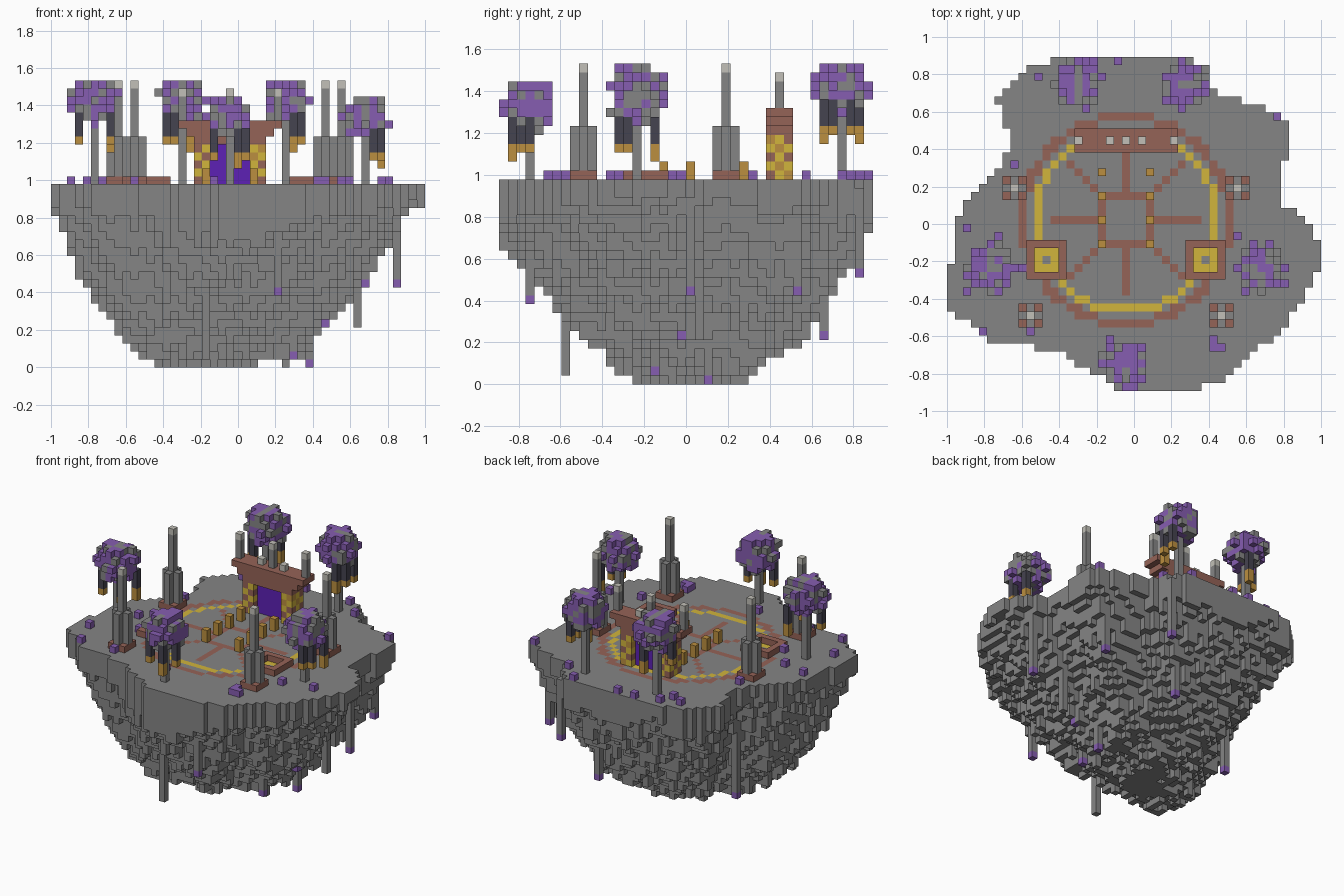
import bpy, bmesh, math, random
from mathutils import Vector, noise

random.seed(7)
U = 2 / 47          # block size
G = 23              # ground level in blocks
PX = -1             # plaza centre column

cube = bpy.data.objects.get("Cube")
if cube:
    bpy.data.objects.remove(cube)

COLOURS = {
    "stone": (0.235, 0.235, 0.235),
    "violet": (0.24, 0.11, 0.44),
    "portal_purple": (0.11, 0.015, 0.46),
    "brick": (0.30, 0.125, 0.095),
    "gold": (0.64, 0.46, 0.045),
    "amber": (0.50, 0.275, 0.05),
    "dark_slate": (0.06, 0.057, 0.08),
    "pale_stone": (0.54, 0.53, 0.48),
}
NAMES = list(COLOURS)
MATS = []
for name, rgb in COLOURS.items():
    m = bpy.data.materials.new(name)
    m.use_nodes = True
    m.diffuse_color = (*rgb, 1)
    bsdf = m.node_tree.nodes["Principled BSDF"]
    bsdf.inputs["Base Color"].default_value = (*rgb, 1)
    bsdf.inputs["Roughness"].default_value = 0.9
    MATS.append(m)

AXES = [Vector(v) for v in ((1, 0, 0), (0, 1, 0), (0, 0, 1))]


def build(name, cells):
    """Turn {(x, y, z): colour} blocks into a mesh of their exposed faces."""
    bm = bmesh.new()
    verts = {}

    def vert(p):
        key = tuple(round(c * 2) for c in p)
        if key not in verts:
            verts[key] = bm.verts.new((p.x * U, p.y * U, p.z * U))
        return verts[key]

    for cell, colour in cells.items():
        mid = Vector(cell) + Vector((0, 0.5, 0.5))
        for k, n in enumerate(AXES):
            a, b = AXES[(k + 1) % 3] / 2, AXES[(k + 2) % 3] / 2
            for s in (1, -1):
                near = list(cell)
                near[k] += s
                if tuple(near) in cells:
                    continue
                c = mid + n * s / 2
                ring = [c - a - b, c + a - b, c + a + b, c - a + b][::s]
                face = bm.faces.new([vert(p) for p in ring])
                face.material_index = NAMES.index(colour)
    mesh = bpy.data.meshes.new(name)
    bm.to_mesh(mesh)
    bm.free()
    for m in MATS:
        mesh.materials.append(m)
    ob = bpy.data.objects.new(name, mesh)
    bpy.context.collection.objects.link(ob)


def box(cells, xs, ys, zs, colour):
    """Fill an inclusive block range with one colour."""
    for x in range(xs[0], xs[1] + 1):
        for y in range(ys[0], ys[1] + 1):
            for z in range(zs[0], zs[1] + 1):
                cells[x, y, z] = colour


def column(cells, x, y, z0, z1, colour):
    box(cells, (x, x), (y, y), (z0, z1), colour)


# Island rim outline
RIM = [(-12.5, 20), (-9.5, 21), (6, 21), (8.5, 20), (9.5, 18), (11.5, 16), (15.5, 15),
       (18.5, 14), (19.5, 12), (19.5, 8.5), (18.5, 8), (18.5, 2), (20.5, 2), (22.5, -1),
       (23.5, -2), (23.5, -5), (22.5, -6), (21.5, -9), (19.5, -12), (18.5, -14), (14.5, -16),
       (10.5, -20), (5.5, -21), (-1.5, -21), (-4.5, -19), (-9.5, -16), (-14.5, -15),
       (-17.5, -15), (-21.5, -12), (-23.5, -10), (-23.5, -5), (-22.5, -4), (-22.5, 0),
       (-21.5, 3), (-19.5, 4), (-18.5, 6), (-16.5, 7), (-15.5, 11), (-17.5, 16), (-15.5, 18)]
CX = -3


def rim_fraction(x, y):
    """Distance from the island axis as a fraction of the rim distance."""
    dx, dy = x - CX, y
    best = 0.001
    for (ax, ay), (bx, by) in zip(RIM, RIM[1:] + RIM[:1]):
        ex, ey = bx - ax, by - ay
        det = ex * dy - ey * dx
        if abs(det) < 1e-9:
            continue
        t = (ex * ay - ey * (ax - CX)) / det
        s = (dx * ay - dy * (ax - CX)) / det
        if t > 0 and -1e-6 <= s <= 1 + 1e-6:
            best = max(best, t)
    return 1 / best


# Underside height against rim fraction
PROFILE = [(0, -0.5), (0.2, 0.6), (0.38, 2.2), (0.5, 5.2), (0.6, 7.5), (0.7, 10),
           (0.77, 12), (0.87, 16), (0.95, 19.5), (1.05, 22)]


def underside(t):
    for (a, h), (b, k) in zip(PROFILE, PROFILE[1:]):
        if t <= b:
            return h + (k - h) * (t - a) / (b - a)


island = {}
for x in range(-23, 24):
    for y in range(-21, 21):
        t = rim_fraction(x, y + 0.501)
        if t > 1:
            continue
        angle = math.atan2(y + 0.5, x - CX)
        slope = math.sin(angle)
        # the keel is longer along one diagonal
        h = underside(t - 0.4 * t * (1 - t) * math.sin(2 * angle))
        h -= (4 if slope < 0 else 2) * slope ** 4 * t * t
        h += 2.2 * noise.noise(Vector((x, y, 0)) * 0.17) + random.choice((0, 0, 0, 0, 1, -1, -1))
        column(island, x, y, max(0, min(21, round(h))), G - 1, "stone")

# Plaza rings, spokes and central frame set into the ground
for x in range(-16, 15):
    for y in range(-15, 16):
        dx, dy = abs(x - PX), abs(y)
        d = math.hypot(dx, dy)
        spoke = (dx == 0 or dy == 0) and 3 < d < 10 or dx == dy and 3 < dx < 8
        if 11 <= d < 11.75:
            island[x, y, G - 1] = "gold"
        elif 12.5 <= d < 13.5 or spoke or max(dx, dy) == 3:
            island[x, y, G - 1] = "brick"
for side in (-10, 10):
    box(island, (PX + side - 1, PX + side + 1), (-6, -4), (G - 1, G - 1), "gold")
    island[PX + side, -5, G - 1] = "stone"
build("floating_island", island)

# Hanging roots, most with glowing tips
roots = {}
for x, y, z in [(20, 0, 10), (5, -18, 9), (-13, 5, 3), (7, -4, 1), (9, 2, 0), (16, 12, 10),
                (5, 15, 5), (9, 19, 12), (11, -1, 5)]:
    column(roots, x, y, z + 1, G - 2, "stone")
    roots[x, y, z] = "violet"
for x, y, z in [(15, 1, 5), (6, -2, 0), (-4, -14, 1), (13, 6, 7)]:
    column(roots, x, y, z, G - 2, "stone")
build("hanging_roots", roots)

# Raised square kerbs
kerbs = {}
for side in (-10, 10):
    for x in range(-2, 3):
        for y in range(-2, 3):
            if max(abs(x), abs(y)) == 2:
                kerbs[PX + side + x, -5 + y, G] = "brick"
build("square_kerbs", kerbs)

# Amber posts in two rows
posts = {}
for x in (PX - 3, PX + 3):
    for y in (-3, 0, 3, 6):
        column(posts, x, y, G, G + 1, "amber")
build("plaza_posts", posts)

# Four obelisks
for label, x, y in [("back_right", -15, 4), ("back_left", 13, 4),
                    ("front_right", -13, -12), ("front_left", 11, -12)]:
    tower = {}
    box(tower, (x - 1, x + 1), (y - 1, y + 1), (G, G), "brick")
    for dx, dy in ((0, 0), (1, 0), (-1, 0), (0, 1), (0, -1)):
        column(tower, x + dx, y + dy, G + 1, G + 5, "stone")
    column(tower, x, y, G + 6, G + 11, "stone")
    tower[x, y, G + 12] = "pale_stone"
    build(label + "_obelisk", tower)

# Gateway with checkered piers, stepped roof and finials
gate = {}
for x in (-4, -3, 3, 4):
    for y in (9, 10, 11):
        for z in range(G, G + 5):
            odd = (x + y + z) % 2
            gate[PX + x, y, z] = "gold" if odd else random.choice(("brick", "brick", "amber"))
for k in range(3):
    box(gate, (PX - 4 - k, PX + 4 + k), (9, 11), (G + 5 + k, G + 5 + k), "brick")
for x in (-6, 0, 6):
    column(gate, PX + x, 10, G + 8, G + 10, "stone")
    gate[PX + x, 10, G + 11] = "pale_stone"
for x in (-2, 2):
    gate[PX + x, 10, G + 8] = "pale_stone"
build("gateway", gate)
portal = {}
box(portal, (PX - 2, PX + 2), (10, 10), (G, G + 4), "portal_purple")
build("gateway_portal", portal)

# Trees with round crowns and hanging lanterns
TREES = [("right", -18, -6, 36, [(-2, -1), (2, 2), (2, -2)]),
         ("left", 16, -6, 34, [(1, -2), (2, 2), (2, -1)]),
         ("front", PX, -18, 34, [(-2, -1), (1, -2), (2, 0)]),
         ("back_right", -7, 17, 36, [(-2, -1), (1, 2), (-1, -2)]),
         ("back_left", 6, 17, 36, [(2, 1), (1, -2), (2, -1)])]
for label, x, y, top, lanterns in TREES:
    tree = {}
    column(tree, x, y, G, top - 3, "stone")
    for dx in range(-3, 4):
        for dy in range(-3, 4):
            for dz in range(-3, 3):
                d = dx * dx + dy * dy + dz * dz
                if d <= 6 or d <= 8 and random.random() < 0.8 or d <= 10 and random.random() < 0.2:
                    tree[x + dx, y + dy, top - 3 + dz] = random.choice(
                        ("violet", "violet", "stone"))
    for i, (dx, dy) in enumerate(lanterns):
        column(tree, x + dx, y + dy, top - 7, top - 5, "dark_slate")
        column(tree, x + dx, y + dy, top - 8 - i % 2, top - 8, "amber")
    build(label + "_tree", tree)

# Scattered violet shrubs
shrubs = {}
for x, y in [(-15, 7), (-10, 17), (-5, 20), (-2, 20), (6, 20), (18, 13), (-21, -1), (-17, -2),
             (-19, -14), (-13, -14), (10, -15), (11, -16), (10, -16), (13, -2), (14, -9),
             (-21, -9), (19, -8), (-9, 19), (9, 17), (-14, -6), (-3, -15), (-12, 18)]:
    shrubs[x, y, G] = "violet"
build("violet_shrubs", shrubs)
